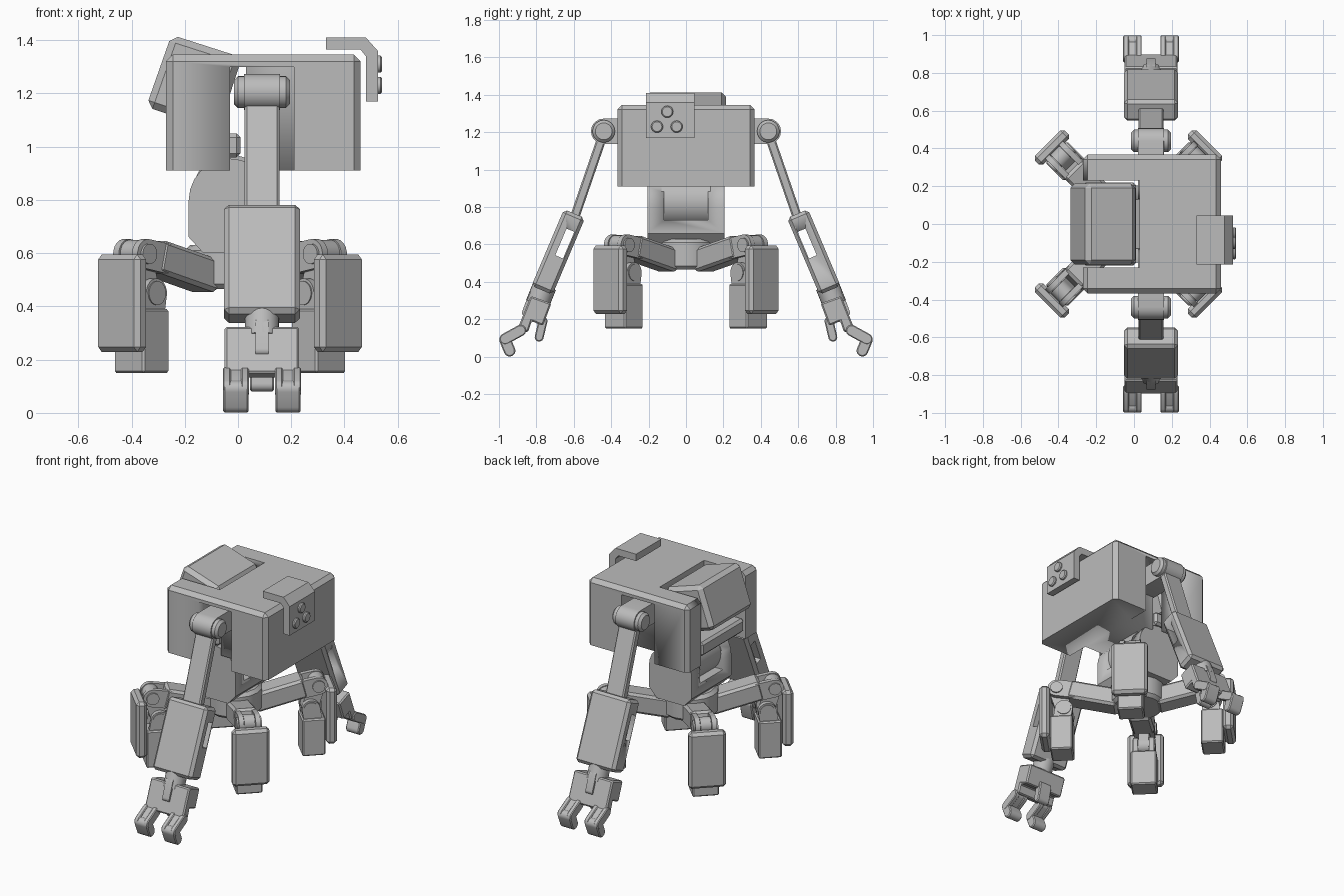
import bpy, bmesh
from math import radians, pi, cos, sin, atan2
from mathutils import Matrix, Vector

cube = bpy.data.objects.get("Cube")
if cube:
    bpy.data.objects.remove(cube)

grey = bpy.data.materials.new("plain_grey")
grey.use_nodes = True
COLOUR = (0.5, 0.5, 0.5, 1)
grey.diffuse_color = COLOUR
grey.node_tree.nodes["Principled BSDF"].inputs["Base Color"].default_value = COLOUR
HERE = Matrix.Identity(4)


def finish(bm, name, frame=HERE, bevel=0, keep_bottom=False):
    """Bevel, shade and place a mesh as a named object."""
    if bevel:
        low = min(v.co.z for v in bm.verts) + 1e-4
        edges = [e for e in bm.edges if e.calc_face_angle(0) > radians(35)
                 and not (keep_bottom and all(v.co.z < low for v in e.verts))]
        bmesh.ops.bevel(bm, geom=edges, offset=bevel, segments=1, affect='EDGES')
    bmesh.ops.recalc_face_normals(bm, faces=bm.faces)
    for f in bm.faces:
        f.smooth = True
    for e in bm.edges:
        e.smooth = e.calc_face_angle(0) < radians(30)
    bm.transform(frame)
    mesh = bpy.data.meshes.new(name)
    bm.to_mesh(mesh)
    bm.free()
    mesh.materials.append(grey)
    ob = bpy.data.objects.new(name, mesh)
    bpy.context.scene.collection.objects.link(ob)
    return ob


def box(name, centre, size, frame=HERE, tilt=0, bevel=0, keep_bottom=False):
    bm = bmesh.new()
    bmesh.ops.create_cube(bm, size=1)
    bm.transform(Matrix.Diagonal((*size, 1)))
    place = Matrix.Translation(centre) @ Matrix.Rotation(radians(tilt), 4, 'Y')
    return finish(bm, name, frame @ place, bevel, keep_bottom)


def prism(name, points, y, width, frame=HERE, bevel=0):
    """Extrude an (x, z) profile along y, centred on y."""
    bm = bmesh.new()
    face = bm.faces.new([bm.verts.new((a, y - width / 2, b)) for a, b in points])
    out = bmesh.ops.extrude_face_region(bm, geom=[face])
    verts = [v for v in out["geom"] if isinstance(v, bmesh.types.BMVert)]
    bmesh.ops.translate(bm, verts=verts, vec=(0, width, 0))
    return finish(bm, name, frame, bevel)


def link(name, p, q, r, y, width, frame=HERE, bevel=0):
    """Round-ended bar between two pivots."""
    turn = atan2(q[1] - p[1], q[0] - p[0])
    points = []
    for (cx, cz), start in ((q, turn - pi / 2), (p, turn + pi / 2)):
        for i in range(11):
            a = start + pi * i / 10
            points.append((cx + r * cos(a), cz + r * sin(a)))
    return prism(name, points, y, width, frame, bevel)


def rod(name, p, q, r, frame=HERE, sides=24, bevel=0):
    p, q = Vector(p), Vector(q)
    bm = bmesh.new()
    bmesh.ops.create_cone(bm, cap_ends=True, segments=sides, radius1=r, radius2=r,
                          depth=(q - p).length)
    turn = (q - p).to_track_quat('Z', 'Y').to_matrix().to_4x4()
    return finish(bm, name, frame @ Matrix.Translation((p + q) / 2) @ turn, bevel)


def cut(ob, cutters):
    """Subtract the cutters and remove them."""
    for c in cutters:
        m = ob.modifiers.new("cut", 'BOOLEAN')
        m.operation, m.object, m.solver = 'DIFFERENCE', c, 'EXACT'
    bpy.context.view_layer.update()
    deps = bpy.context.evaluated_depsgraph_get()
    mesh = bpy.data.meshes.new_from_object(ob.evaluated_get(deps))
    ob.modifiers.clear()
    ob.data = mesh
    for c in cutters:
        bpy.data.objects.remove(c)


# Body shell with cockpit bay and shoulder recesses
body = box("body", (0.095, 0, 1.128), (0.73, 0.735, 0.435), bevel=0.025, keep_bottom=True)
cut(body, [box("bay_cutter", (-0.235, 0, 1.1), (0.53, 0.46, 0.8))]
    + [box("recess_cutter", (0.09, s * 0.37, 1.05), (0.24, 0.3, 0.5)) for s in (-1, 1)])

# Cockpit canopy and sill
prism("canopy", [(-0.345, 1.15), (-0.25, 1.42), (0.015, 1.335), (-0.075, 1.06)],
      0, 0.43, bevel=0.025)
box("cockpit_sill", (-0.13, 0, 1.005), (0.28, 0.44, 0.09), bevel=0.015)

# Sensor bracket and lenses
prism("sensor_bracket", [(0.33, 1.41), (0.48, 1.41), (0.525, 1.36), (0.525, 1.17),
                         (0.48, 1.17), (0.48, 1.34), (0.46, 1.365), (0.33, 1.365)],
      -0.085, 0.26)
for y, z in ((-0.1, 1.31), (-0.155, 1.23), (-0.05, 1.23)):
    rod("sensor_lens", (0.52, y, z), (0.541, y, z), 0.032, bevel=0.006)

# Torso: arched block, slotted around a waist drum
arch = [(-0.03 + 0.155 * cos(pi * i / 12), 0.8 + 0.155 * sin(pi * i / 12)) for i in range(13)]
torso = prism("torso", arch + [(-0.185, 0.66), (-0.13, 0.6), (0.07, 0.6), (0.125, 0.66)], 0, 0.41)
cut(torso, [box("slot_cutter", (-0.03, 0, 0.88), (0.5, 0.235, 0.3))])
rod("waist_drum", (-0.03, -0.13, 0.83), (-0.03, 0.13, 0.83), 0.14, sides=32)
rod("hip_hub", (-0.03, 0, 0.465), (-0.03, 0, 0.63), 0.17, sides=16, bevel=0.02)

# Four legs, built pointing outward along local x
for angle in (45, 135, 225, 315):
    leg = Matrix.Translation((-0.03, 0, 0)) @ Matrix.Rotation(radians(angle), 4, 'Z')
    box("thigh", (0.27, 0, 0.55), (0.32, 0.14, 0.125), leg, -14, 0.015)
    link("knee_link", (0.5, 0.6), (0.455, 0.45), 0.05, 0, 0.065, leg)
    rod("knee_pin", (0.5, -0.075, 0.597), (0.5, 0.075, 0.597), 0.038, leg)
    rod("ankle_pin", (0.455, -0.07, 0.45), (0.455, 0.07, 0.45), 0.045, leg)
    for s in (-1, 1):
        link("thigh_lug", (0.4, 0.58), (0.5, 0.597), 0.056, s * 0.05, 0.03, leg)
        link("shin_lug", (0.455, 0.45), (0.47, 0.36), 0.055, s * 0.05, 0.03, leg)
    box("shin", (0.47, 0, 0.27), (0.14, 0.16, 0.24), leg, 0, 0.008)
    box("shin_guard", (0.573, 0, 0.412), (0.065, 0.225, 0.365), leg, 0, 0.018)

# Two arms, also built pointing outward along local x
for angle in (90, -90):
    arm = Matrix.Translation((0.09, 0, 0)) @ Matrix.Rotation(radians(angle), 4, 'Z')
    link("shoulder", (0.2, 1.205), (0.44, 1.205), 0.068, 0, 0.135, arm)
    rod("shoulder_pin", (0.44, -0.105, 1.205), (0.44, 0.105, 1.205), 0.06, arm, bevel=0.015)
    box("upper_arm", (0.525, 0, 0.95), (0.05, 0.13, 0.53), arm, -19, 0.008)
    forearm = box("forearm", (0.683, 0, 0.56), (0.122, 0.285, 0.445), arm, -23, 0.018)
    cut(forearm, [box("window_cutter", (0.648, 0, 0.605), (0.045, 0.5, 0.155), arm, -23)])
    rod("wrist", (0.755, 0, 0.38), (0.795, 0, 0.28), 0.064, arm)
    prism("palm", [(0.72, 0.285), (0.83, 0.325), (0.9, 0.15), (0.845, 0.13),
                   (0.825, 0.19), (0.765, 0.165)], 0, 0.28, arm, 0.008)
    link("palm_tab", (0.82, 0.33), (0.855, 0.235), 0.022, 0, 0.05, arm)
    # Fingers and thumb
    for y in (-0.098, 0.098):
        for s in (-1, 1):
            link("finger_lug", (0.885, 0.14), (0.967, 0.095), 0.03, y + s * 0.034, 0.03, arm, 0.005)
        link("finger_base", (0.885, 0.14), (0.96, 0.095), 0.024, y, 0.05, arm)
        link("finger_tip", (0.967, 0.09), (0.943, 0.032), 0.031, y, 0.095, arm, 0.006)
    link("thumb", (0.765, 0.19), (0.785, 0.105), 0.024, 0, 0.09, arm, 0.006)
